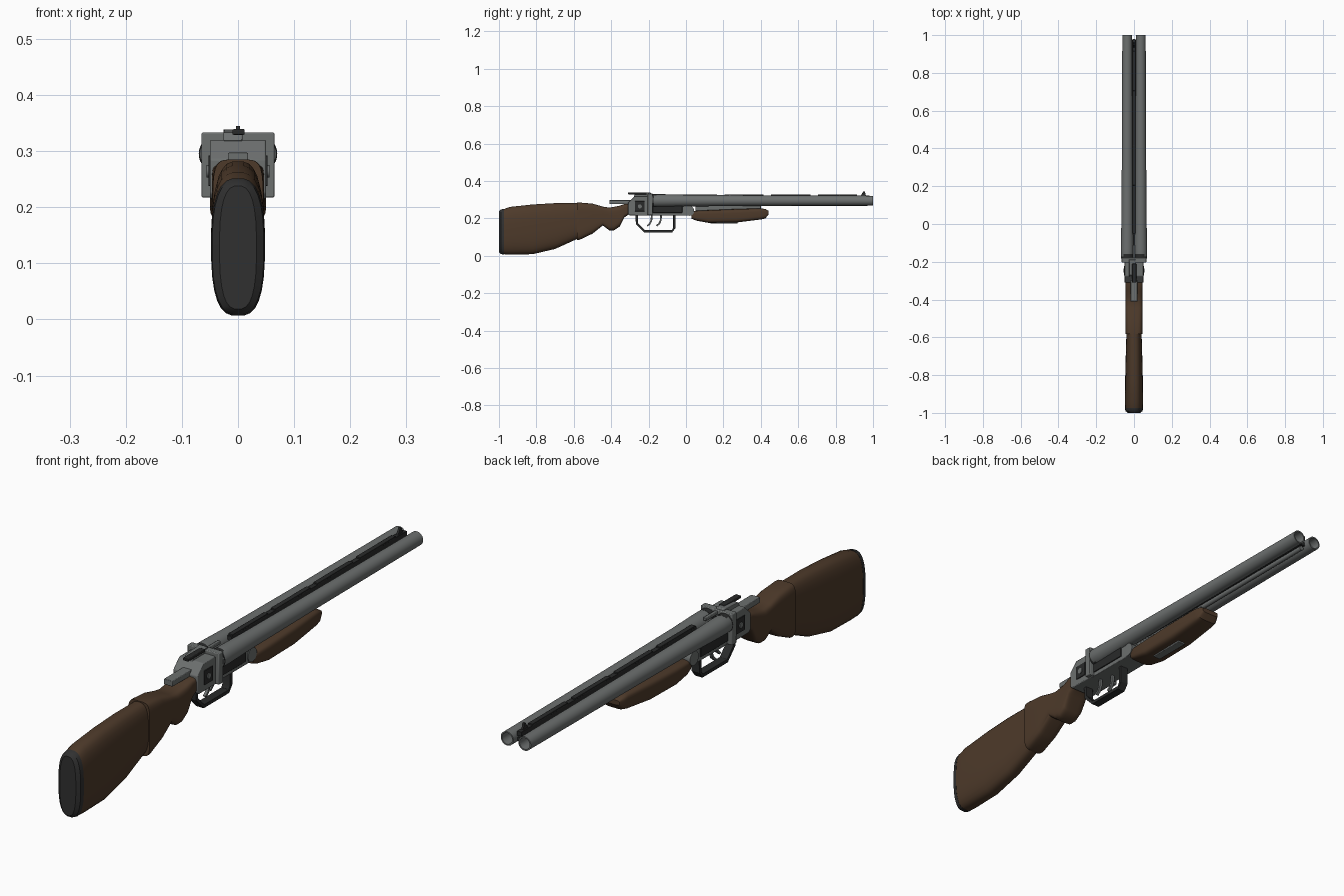
import bpy, bmesh, math
from mathutils import Vector

if "Cube" in bpy.data.objects:
    bpy.data.objects.remove(bpy.data.objects["Cube"], do_unlink=True)


def material(name, rgb):
    m = bpy.data.materials.new(name)
    m.use_nodes = True
    m.diffuse_color = (*rgb, 1)
    bsdf = m.node_tree.nodes["Principled BSDF"]
    bsdf.inputs["Base Color"].default_value = (*rgb, 1)
    bsdf.inputs["Roughness"].default_value = 0.6
    return m


WOOD = material("walnut wood", (0.075, 0.042, 0.023))
STEEL = material("grey steel", (0.15, 0.16, 0.158))
DARK = material("blackened steel", (0.022, 0.023, 0.023))
RUBBER = material("butt rubber", (0.03, 0.03, 0.03))


def finish(name, bm, mat, bevel=0, angle=35):
    bmesh.ops.recalc_face_normals(bm, faces=bm.faces)
    mesh = bpy.data.meshes.new(name)
    bm.to_mesh(mesh)
    bm.free()
    mesh.materials.append(mat)
    ob = bpy.data.objects.new(name, mesh)
    bpy.context.collection.objects.link(ob)
    if bevel:
        mod = ob.modifiers.new("soft edges", "BEVEL")
        mod.width = bevel
        mod.segments = 2
        mod.limit_method = "ANGLE"
    bpy.ops.object.select_all(action="DESELECT")
    ob.select_set(True)
    bpy.context.view_layer.objects.active = ob
    bpy.ops.object.shade_smooth_by_angle(angle=math.radians(angle))
    return ob


def bridge(bm, rings, caps=True):
    n = len(rings[0])
    for a, b in zip(rings, rings[1:]):
        for i in range(n):
            j = (i + 1) % n
            bm.faces.new((a[i], a[j], b[j], b[i]))
    if caps:
        bm.faces.new(rings[0])
        bm.faces.new(rings[-1])


def loft(name, stations, mat, power=3, sides=28):
    """Rounded sections along y; each station is y, bottom, top, half width."""
    bm = bmesh.new()
    rings = []
    for y, low, high, w in stations:
        ring = []
        for i in range(sides):
            t = math.tau * (i + 0.5) / sides
            c, s = math.cos(t), math.sin(t)
            px = math.copysign(abs(c) ** (2 / power), c) * w
            pz = math.copysign(abs(s) ** (2 / power), s) * (high - low) / 2
            ring.append(bm.verts.new((px, y, (low + high) / 2 + pz)))
        rings.append(ring)
    bridge(bm, rings)
    return finish(name, bm, mat)


def box(name, x, y, z, mat, bevel=0.002):
    """Block given by its (low, high) range on each axis."""
    bm = bmesh.new()
    bmesh.ops.create_cube(bm, size=1)
    for v in bm.verts:
        v.co = Vector([(r[0] + r[1]) / 2 + c * (r[1] - r[0]) for r, c in zip((x, y, z), v.co)])
    return finish(name, bm, mat, bevel)


def side_profile(name, outline, x0, x1, mat, bevel=0.002):
    """Outline in y, z extruded across x."""
    bm = bmesh.new()
    bridge(bm, [[bm.verts.new((x, y, z)) for y, z in outline] for x in (x0, x1)])
    return finish(name, bm, mat, bevel)


def ribbon(name, path, thick, x0, x1, mat):
    """Bent strip that follows a path in y, z."""
    pts = [Vector(p) for p in path]
    left, right = [], []
    for i, p in enumerate(pts):
        d = (pts[min(i + 1, len(pts) - 1)] - pts[max(i - 1, 0)]).normalized()
        n = Vector((-d.y, d.x)) * thick / 2
        left.append(p + n)
        right.append(p - n)
    return side_profile(name, left + right[::-1], x0, x1, mat, 0.001)


def lathe(name, profile, x, z, mat, sides=32, closed=False):
    """Turned part about an axis along y; the profile holds y, radius."""
    bm = bmesh.new()
    rings = [[bm.verts.new((x + r * math.cos(math.tau * i / sides), y,
                            z + r * math.sin(math.tau * i / sides)))
              for i in range(sides)] for y, r in profile]
    bridge(bm, rings + rings[:1] if closed else rings, not closed)
    return finish(name, bm, mat)


def pin(name, x0, x1, y, z, r, mat):
    """Short round bar across x."""
    ring = [(y + r * math.cos(math.tau * i / 20), z + r * math.sin(math.tau * i / 20))
            for i in range(20)]
    return side_profile(name, ring, x0, x1, mat, 0)


# Butt stock, pad and grip
loft("butt_stock", [(-0.975, 0.008, 0.25, 0.047), (-0.94, 0.006, 0.262, 0.048),
                    (-0.82, 0.008, 0.275, 0.047), (-0.70, 0.036, 0.282, 0.044),
                    (-0.57, 0.095, 0.282, 0.040)], WOOD, 2.8)
loft("butt_pad", [(-0.974, 0.006, 0.252, 0.048), (-0.99, 0.009, 0.248, 0.046),
                  (-1.0, 0.018, 0.238, 0.033)], RUBBER, 2.7)
loft("grip", [(-0.583, 0.085, 0.285, 0.045), (-0.57, 0.085, 0.285, 0.046),
              (-0.50, 0.118, 0.279, 0.046), (-0.445, 0.162, 0.263, 0.046),
              (-0.41, 0.136, 0.258, 0.045), (-0.385, 0.136, 0.262, 0.045),
              (-0.355, 0.156, 0.268, 0.045), (-0.33, 0.205, 0.276, 0.046),
              (-0.30, 0.225, 0.278, 0.046)], WOOD, 5, 32)

# Receiver body, breech frame and top strap
side_profile("receiver", [(-0.31, 0.225), (-0.30, 0.215), (-0.185, 0.215), (-0.185, 0.32),
                          (-0.275, 0.32), (-0.31, 0.285)], -0.05, 0.05, STEEL, 0.003)
box("breech_frame", (-0.065, 0.065), (-0.205, -0.178), (0.217, 0.333), STEEL, 0.003)
box("receiver_rail", (-0.044, 0.044), (-0.19, 0.03), (0.215, 0.272), STEEL)
box("top_tang", (-0.018, 0.018), (-0.41, -0.29), (0.276, 0.297), STEEL)
pin("hinge_knuckle", -0.047, 0.047, 0.018, 0.24, 0.026, STEEL)

# Top lever
side_profile("lever_base", [(-0.28, 0.318), (-0.27, 0.333), (-0.19, 0.339), (-0.18, 0.32)],
             -0.026, 0.008, STEEL)
box("lever_thumb_bar", (-0.01, 0.012), (-0.31, -0.21), (0.329, 0.339), DARK)
box("lever_spindle", (-0.006, 0.006), (-0.20, -0.11), (0.318, 0.33), STEEL)

# Dark lock plates, bolts and rail panels on both sides
for side, tag in ((1, "left"), (-1, "right")):
    def across(a, b):
        return sorted((side * a, side * b))
    box("lock_plate_" + tag, across(0.048, 0.053), (-0.272, -0.222), (0.238, 0.292), DARK, 0.001)
    pin("lock_bolt_" + tag, *across(0.05, 0.056), -0.247, 0.264, 0.011, STEEL)
    box("rail_panel_" + tag, across(0.042, 0.048), (-0.178, -0.02), (0.23, 0.267), DARK, 0.001)

    # Hollow barrel with a thicker chamber end
    lathe("barrel_" + tag, [(-0.182, 0.02), (-0.182, 0.032), (-0.17, 0.034), (-0.13, 0.034),
                            (0.0, 0.031), (0.4, 0.028), (0.975, 0.026), (1.0, 0.026),
                            (1.0, 0.021), (0.6, 0.02)], side * 0.036, 0.295, STEEL, closed=True)
    lathe("chamber_ring_" + tag, [(-0.178, 0.0345), (-0.158, 0.0345)], side * 0.035, 0.295, DARK)

# Sighting rib with raised bars, bead sight and lower rib
box("sight_rib", (-0.009, 0.009), (-0.05, 0.98), (0.306, 0.323), DARK, 0.001)
for k in range(4):
    y = -0.045 + k * 0.25
    box(f"rib_bar_{k + 1}", (-0.009, 0.009), (y, y + 0.21), (0.322, 0.328), DARK, 0.001)
side_profile("front_sight", [(0.935, 0.322), (0.948, 0.345), (0.956, 0.345), (0.962, 0.322)],
             -0.004, 0.004, DARK, 0)
box("barrel_web", (-0.012, 0.012), (-0.17, 0.975), (0.285, 0.298), DARK, 0)
lathe("lower_rib", [(0.0, 0.009), (0.97, 0.009)], 0, 0.274, STEEL, 16)

# Fore-end with its latch plate
loft("fore_end", [(0.03, 0.198, 0.238, 0.043), (0.055, 0.188, 0.241, 0.048),
                  (0.12, 0.176, 0.244, 0.05), (0.27, 0.178, 0.25, 0.05),
                  (0.40, 0.194, 0.254, 0.045), (0.425, 0.20, 0.25, 0.042),
                  (0.442, 0.222, 0.24, 0.036)], WOOD, 4.5)
box("latch_plate", (-0.016, 0.016), (0.13, 0.275), (0.172, 0.181), STEEL)
box("fore_end_hanger", (-0.012, 0.012), (0.05, 0.40), (0.24, 0.272), STEEL)

# Trigger guard and two triggers
ribbon("trigger_guard", [(-0.264, 0.222), (-0.262, 0.172), (-0.222, 0.131), (-0.075, 0.131),
                         (-0.062, 0.15), (-0.062, 0.222)], 0.013, -0.016, 0.016, DARK)
for name, y, x in (("rear_trigger", -0.185, 0.008), ("front_trigger", -0.135, -0.008)):
    ribbon(name, [(y + 0.002, 0.22), (y, 0.19), (y - 0.008, 0.172), (y - 0.022, 0.16)],
           0.009, x - 0.006, x + 0.006, STEEL)
